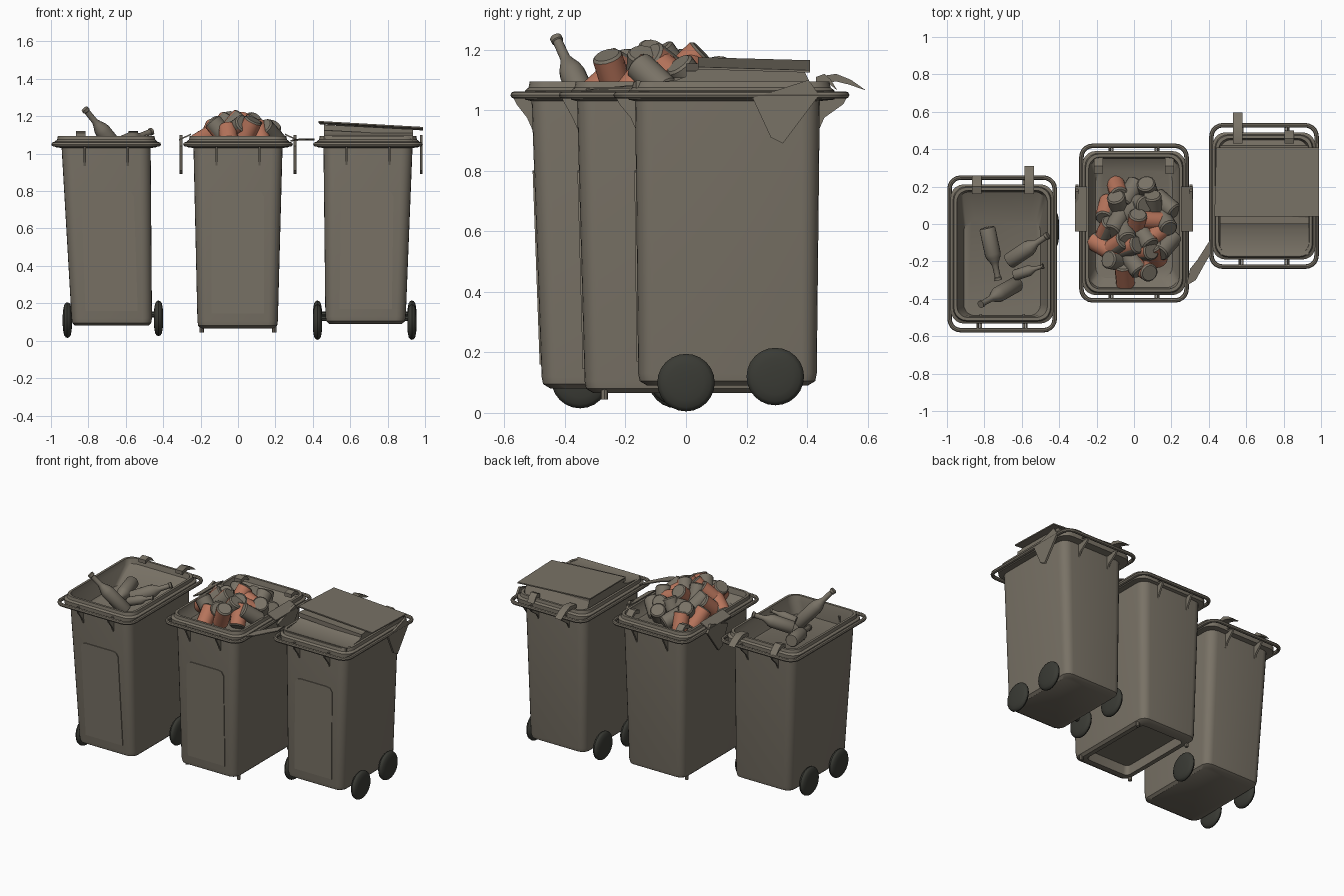
import bpy, bmesh, math, random
from mathutils import Vector

if "Cube" in bpy.data.objects:
    bpy.data.objects.remove(bpy.data.objects["Cube"])

random.seed(11)


def material(name, rgb):
    m = bpy.data.materials.new(name)
    m.diffuse_color = (*rgb, 1)
    m.use_nodes = True
    m.node_tree.nodes["Principled BSDF"].inputs["Base Color"].default_value = m.diffuse_color
    return m


TAUPE = material("taupe plastic", (0.19, 0.168, 0.132))
DARK = material("dark rubber", (0.042, 0.043, 0.035))
SALMON = material("salmon label", (0.47, 0.175, 0.105))


def smooth(ob, deg):
    bpy.ops.object.select_all(action='DESELECT')
    ob.select_set(True)
    bpy.context.view_layer.objects.active = ob
    if ob.type == 'CURVE':
        bpy.ops.object.convert(target='MESH')
    bpy.ops.object.shade_smooth_by_angle(angle=math.radians(deg))


def skin(name, rings, mats, rule=None):
    """Skin a list of equal point rings and cap both ends."""
    bm = bmesh.new()
    vs = [[bm.verts.new(p) for p in r] for r in rings]
    n = len(rings[0])
    for k in range(len(vs) - 1):
        for i in range(n):
            j = (i + 1) % n
            f = bm.faces.new((vs[k][i], vs[k][j], vs[k + 1][j], vs[k + 1][i]))
            if rule:
                f.material_index = rule(k, i)
    bm.faces.new(vs[0])
    bm.faces.new(vs[-1])
    bmesh.ops.recalc_face_normals(bm, faces=bm.faces[:])
    me = bpy.data.meshes.new(name)
    bm.to_mesh(me)
    bm.free()
    ob = bpy.data.objects.new(name, me)
    bpy.context.collection.objects.link(ob)
    for m in mats:
        me.materials.append(m)
    smooth(ob, 35)


def rrect(cx, cy, hx, hy, r, z, n=5):
    pts = []
    for q, (sx, sy) in enumerate(((1, 1), (-1, 1), (-1, -1), (1, -1))):
        for i in range(n + 1):
            a = math.pi / 2 * (q + i / n)
            pts.append((cx + sx * (hx - r) + r * math.cos(a),
                        cy + sy * (hy - r) + r * math.sin(a), z))
    return pts


def turned(name, profile, base, direction, mats, n=16, rule=None):
    """Round part: profile of (radius, distance) along a direction."""
    d = Vector(direction).normalized()
    u = d.orthogonal().normalized()
    w = d.cross(u)
    rings = [[Vector(base) + d * t + (u * math.cos(math.tau * i / n) + w * math.sin(math.tau * i / n)) * r
              for i in range(n)] for r, t in profile]
    skin(name, rings, mats, rule)


def plate(name, pts, offset, mat=TAUPE):
    o = Vector(offset)
    skin(name, [[Vector(p) for p in pts], [Vector(p) + o for p in pts]], [mat])


def rod(name, a, b, r, mat=TAUPE):
    a, b = Vector(a), Vector(b)
    turned(name, [(r, 0), (r, (b - a).length)], a, b - a, [mat], 8)


def loop_tube(name, pts, r):
    cu = bpy.data.curves.new(name, 'CURVE')
    cu.dimensions = '3D'
    cu.bevel_depth = r
    cu.bevel_resolution = 2
    sp = cu.splines.new('POLY')
    sp.points.add(len(pts) - 1)
    for p, c in zip(sp.points, pts):
        p.co = (*c, 1)
    sp.use_cyclic_u = True
    ob = bpy.data.objects.new(name, cu)
    bpy.context.collection.objects.link(ob)
    cu.materials.append(TAUPE)
    smooth(ob, 40)


def make_bin(tag, cx, cxb, cy, hyt, hyb, cyr, flange, ring, zb, floor, hollow):
    # body, rim and inner basin in one skin
    hxb = 0.215
    s = [rrect(cxb, cy, hxb - 0.02, hyb - 0.03, 0.05, zb),
         rrect(cxb, cy, hxb - 0.004, hyb - 0.005, 0.05, zb + 0.015),
         rrect(cxb, cy, hxb, hyb, 0.05, zb + 0.04),
         rrect(cx, cy, 0.238, hyt, 0.06, 1.03),
         rrect(cx, cyr, 0.272, flange, 0.07, 1.035),
         rrect(cx, cyr, 0.275, flange, 0.07, 1.065),
         rrect(cx, cyr, 0.262, flange - 0.012, 0.07, 1.075),
         rrect(cx, cyr, 0.258, flange - 0.016, 0.07, 1.095),
         rrect(cx, cyr, 0.242, flange - 0.032, 0.06, 1.095),
         rrect(cx, cyr, 0.235, flange - 0.04, 0.06, 1.06),
         rrect(cx, floor[0], 0.205, floor[1], 0.06, floor[2])]
    if hollow:
        s = [rrect(cxb, cy, 0.16, hyb - 0.08, 0.03, zb + 0.06),
             rrect(cxb, cy, 0.165, hyb - 0.07, 0.03, zb)] + s
    skin(tag + "_bin_body", s, [TAUPE])
    # handle loop
    loop_tube(tag + "_handle_loop", rrect(cx, cyr, 0.281, ring - 0.012, 0.06, 1.05), 0.012)
    for sy in (-1, 1):
        for sx in (-1, 1):
            x = cx + sx * 0.13
            rod(tag + "_handle_spoke", (x, cyr + sy * (flange - 0.02), 1.05),
                (x, cyr + sy * (ring - 0.01), 1.05), 0.006)
            # gusset below the rim
            x = cx + sx * 0.115 - 0.006
            tip = cyr + sy * (ring - 0.01)
            wall = cy + sy * hyt
            plate(tag + "_rim_bracket", [(x, wall - sy * 0.03, 1.04), (x, tip, 1.04), (x, tip - sy * 0.01, 1.02),
                  (x, wall + sy * 0.015, 0.975), (x, wall - sy * 0.005, 0.93)], (0.012, 0, 0))
    # raised panel on the sloping front
    out = []
    for dx, z in ((-0.14, zb + 0.08), (0.14, zb + 0.08), (0.14, 0.77), (0.125, 0.795),
                  (0.10, 0.80), (-0.10, 0.80), (-0.125, 0.795), (-0.14, 0.77)):
        t = (z - zb - 0.04) / (0.99 - zb)
        out.append((cxb + (cx - cxb) * t + dx, cy - hyb - (hyt - hyb) * t - 0.005, z))
    plate(tag + "_front_panel", out, (0, 0.009, 0))


def hinge(name, x, y, length):
    prof = [(0, 1.085), (0, 1.11), (0.4, 1.12), (0.7, 1.10), (1, 1.065), (0.65, 1.085), (0.4, 1.095)]
    plate(name, [(x - 0.025, y + length * t, z) for t, z in prof], (0.05, 0, 0))


def flap(name, x, y, w):
    plate(name, [(x, y - 0.10, 1.04), (x, y - 0.04, 0.91), (x, y, 0.89), (x, y + 0.12, 1.05),
                 (x, y + 0.085, 1.10)], (w, 0, 0))


def wheel(tag, x, y, z, inward):
    prof = [(0.03, 0.0), (0.06, 0.003), (0.082, 0.008), (0.092, 0.016), (0.095, 0.024),
            (0.092, 0.034), (0.082, 0.042), (0.06, 0.047), (0.03, 0.05)]
    turned(tag + "_wheel", prof, (x - 0.025, y, z), (1, 0, 0), [DARK], 24)
    rod(tag + "_wheel_stub", (x, y, z + 0.02), (x + inward * 0.07, y, z + 0.02), 0.015, DARK)


make_bin("left", -0.705, -0.675, -0.165, 0.345, 0.312, -0.16, 0.372, 0.42, 0.08, (-0.235, 0.255, 0.98), False)
make_bin("middle", 0.0, -0.002, 0.005, 0.365, 0.34, 0.005, 0.385, 0.425, 0.065, (0.0, 0.29, 1.02), True)
make_bin("right", 0.695, 0.682, 0.137, 0.305, 0.295, 0.15, 0.34, 0.39, 0.09, (0.15, 0.25, 1.07), False)

wheel("left", -0.912, -0.35, 0.11, 1)
wheel("left", -0.912, -0.03, 0.11, 1)
wheel("left", -0.425, -0.03, 0.12, -1)
for y, z in ((0.0, 0.10), (0.295, 0.12)):
    wheel("right", 0.425, y, z, 1)
    wheel("right", 0.93, y, z, -1)

# feet of the middle bin
for sx in (-1, 1):
    for sy in (-1, 1):
        rod("middle_foot", (sx * 0.195, sy * 0.27, 0.045), (sx * 0.195, sy * 0.27, 0.08), 0.012)

# hinge tabs at the back rims
hinge("left_hinge", -0.84, 0.16, 0.10)
hinge("left_hinge", -0.56, 0.16, 0.15)
hinge("right_hinge", 0.555, 0.43, 0.165)
hinge("right_hinge", 0.83, 0.43, 0.07)
for sx in (-1, 1):
    hinge("middle_hinge", sx * 0.19, 0.27, 0.10)
    # hanging side flaps of the middle bin
    flap("middle_side_flap", sx * 0.305 - 0.008, 0.09, 0.016)
    plate("middle_flap_top", [(sx * 0.25, -0.04, 1.10), (sx * 0.315, -0.04, 1.07),
                              (sx * 0.315, 0.20, 1.07), (sx * 0.25, 0.20, 1.10)], (0, 0, 0.008))
flap("right_side_flap", 0.973, 0.32, 0.014)

# bent flap between middle and right bins
plate("bent_flap", [(0.28, -0.33, 1.065), (0.33, -0.30, 1.07), (0.38, -0.21, 1.07), (0.41, -0.16, 1.07),
                    (0.41, -0.08, 1.075), (0.34, -0.19, 1.075), (0.30, -0.24, 1.07)], (0, 0, 0.007))

# closed lid of the right bin
plate("right_lid_box", [(0.46, y, z) for y, z in ((-0.165, 1.07), (-0.165, 1.10), (-0.12, 1.09), (-0.03, 1.10),
      (0.01, 1.115), (0.04, 1.135), (0.39, 1.13), (0.42, 1.07))], (0.475, 0, 0))
plate("right_lid_plate", [(0.43, 0.04, 1.175), (0.99, 0.04, 1.143), (0.99, 0.41, 1.132), (0.44, 0.41, 1.165)],
      (0, 0, -0.008))
plate("right_lid_underplate", [(0.46, 0.0, 1.155), (0.935, 0.0, 1.13), (0.935, 0.39, 1.125), (0.46, 0.39, 1.152)],
      (0, 0, -0.03))

# bottles in the left bin
BOTTLE = [(0.038, 0), (0.043, 0.008), (0.043, 0.50), (0.038, 0.57), (0.024, 0.66), (0.017, 0.72),
          (0.016, 0.94), (0.02, 0.95), (0.02, 1.0), (0.012, 1.0)]
for a, b in (((-0.625, -0.32, 1.0), (-0.82, -0.43, 1.24)),
             ((-0.785, -0.02, 1.04), (-0.725, -0.30, 1.01)),
             ((-0.67, -0.20, 1.03), (-0.46, -0.06, 1.12)),
             ((-0.64, -0.275, 1.04), (-0.485, -0.225, 1.09))):
    a, b = Vector(a), Vector(b)
    L = (b - a).length
    k = min(1, L / 0.25)
    turned("bottle", [(r * k, t if t == 0.008 else t * L) for r, t in BOTTLE], a, b - a, [TAUPE])

# heap of cans in the middle bin
N = 27
for i in range(N):
    t = (i + 0.5) / N
    a = i * 2.39996 + 1
    c = Vector((0.20 * math.sqrt(t) * math.cos(a), -0.03 + 0.255 * math.sqrt(t) * math.sin(a),
                1.145 - 0.055 * t + random.uniform(-0.015, 0.015)))
    if c.y > 0.03:
        c.z -= 0.035
    d = Vector((random.uniform(-1, 1), random.uniform(-1, 1), random.uniform(0.3, 1.4))).normalized()
    kind = i % 5
    turned("can", [(0.042, 0), (0.05, 0.008), (0.05, 0.142), (0.042, 0.15)], c - d * 0.075, d,
           [TAUPE, SALMON], 14,
           lambda k, s, kind=kind: int(k == 1 and (kind == 0 or (kind in (2, 4) and s < 7))))
